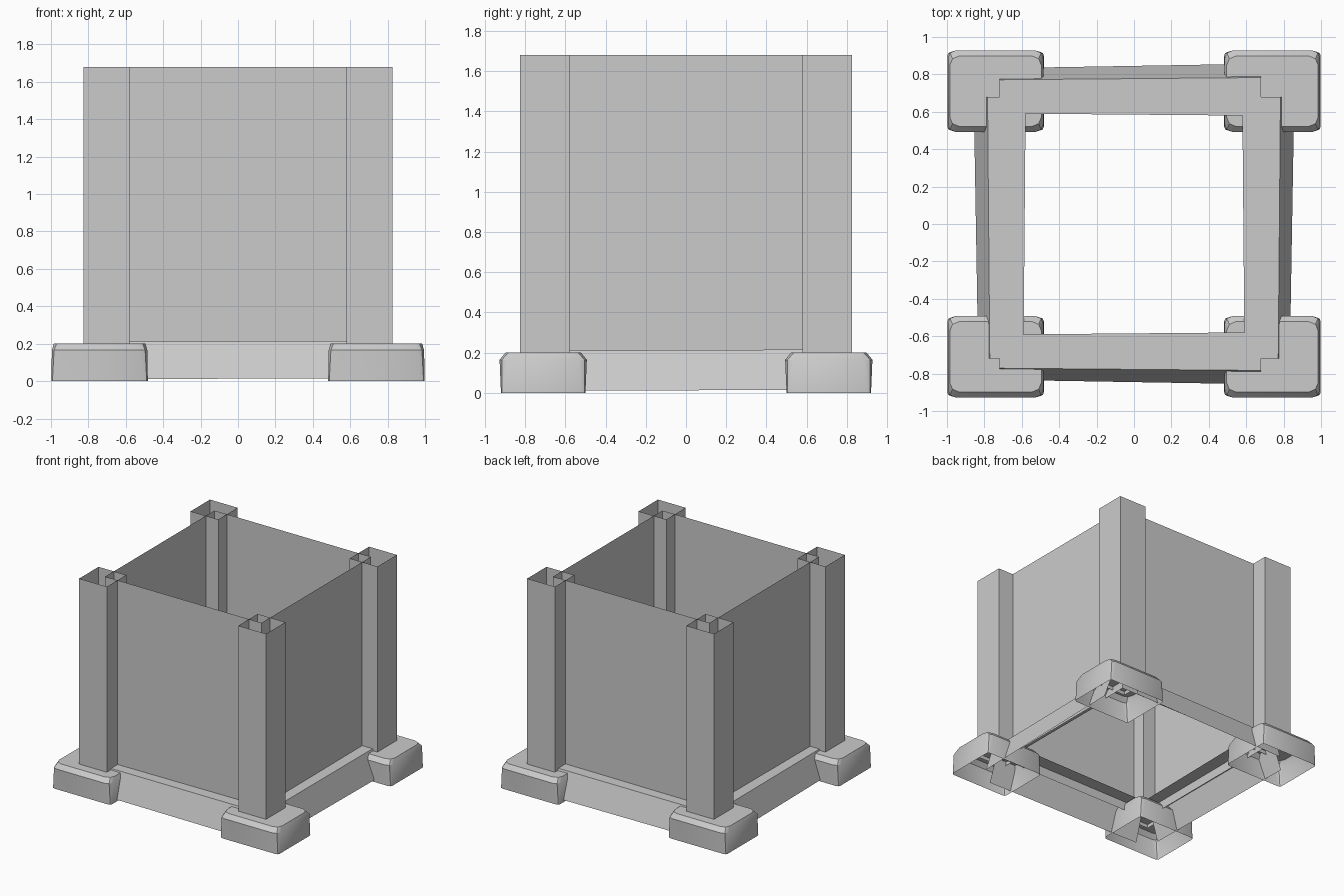
import bpy, bmesh, math
from mathutils import Vector

cube = bpy.data.objects.get("Cube")
if cube:
    bpy.data.objects.remove(cube, do_unlink=True)

grey = bpy.data.materials.new("plain_grey")
grey.use_nodes = True
grey.diffuse_color = (0.6, 0.6, 0.6, 1)
grey.node_tree.nodes["Principled BSDF"].inputs["Base Color"].default_value = (0.6, 0.6, 0.6, 1)

TOP = 1.68


def finish(name, bm, smooth=False):
    bmesh.ops.recalc_face_normals(bm, faces=bm.faces)
    mesh = bpy.data.meshes.new(name)
    bm.to_mesh(mesh)
    bm.free()
    mesh.materials.append(grey)
    obj = bpy.data.objects.new(name, mesh)
    bpy.context.collection.objects.link(obj)
    if smooth:
        bpy.ops.object.select_all(action='DESELECT')
        obj.select_set(True)
        bpy.context.view_layer.objects.active = obj
        bpy.ops.object.shade_smooth_by_angle(angle=math.radians(30))
    return obj


def skin(bm, loops, closed=True):
    """Join successive loops of points with quads."""
    rows = [[bm.verts.new(p) for p in loop] for loop in loops]
    n = len(rows[0])
    for a, b in zip(rows, rows[1:]):
        for i in range(n if closed else n - 1):
            j = (i + 1) % n
            bm.faces.new((a[i], a[j], b[j], b[i]))
    return rows


def rounded_rect(cx, cy, hx, hy, c, z):
    """Rectangle with two-step rounded corners."""
    pts = []
    for k, (sx, sy) in enumerate(((1, 1), (-1, 1), (-1, -1), (1, -1))):
        for step in range(3):
            a = math.radians(90 * k + 45 * step)
            pts.append(Vector((cx + sx * (hx - c) + c * math.cos(a),
                               cy + sy * (hy - c) + c * math.sin(a), z)))
    return pts


# Corner posts (open tubes) and stone feet (open underneath)
for sx, side in ((1, "left"), (-1, "right")):
    for sy, end in ((-1, "front"), (1, "back")):
        bm = bmesh.new()
        corners = ((0.58, 0.58), (0.825, 0.58), (0.825, 0.825), (0.58, 0.825))
        skin(bm, [[(sx * x, sy * y, z) for x, y in corners] for z in (0.17, TOP)])
        finish(f"{end}_{side}_post", bm)

        bm = bmesh.new()
        cx, cy = sx * 0.74, sy * 0.71
        rows = skin(bm, [rounded_rect(cx, cy, 0.258, 0.21, 0.02, 0),
                         rounded_rect(cx, cy, 0.255, 0.217, 0.04, 0.165),
                         rounded_rect(cx, cy, 0.245, 0.188, 0.05, 0.2)])
        bm.faces.new(rows[-1])
        finish(f"{end}_{side}_foot", bm, smooth=True)

# Thin wall panels and sloping base beams, one pair per side
W = 0.69
for name, along_x, s in (("front", True, -1), ("back", True, 1),
                         ("right", False, -1), ("left", False, 1)):
    def place(t, d, z):
        return (t, s * d, z) if along_x else (s * d, t, z)

    bm = bmesh.new()
    skin(bm, [[place(t, W, z) for t in (-W, W)] for z in (0.14, TOP)], closed=False)
    finish(f"{name}_wall", bm)

    # Each beam is a top strip and a flared outer strip, skewed slightly
    bm = bmesh.new()
    skin(bm, [[place(t, 0.585 - k, 0.213 + k / 2), place(t, 0.777 + k, 0.213 + k / 2),
               place(t, 0.845 + 2 * k, 0.013 + k / 2)]
              for t, k in ((-0.72, -0.006), (0.68, 0.006))], closed=False)
    finish(f"{name}_beam", bm)
